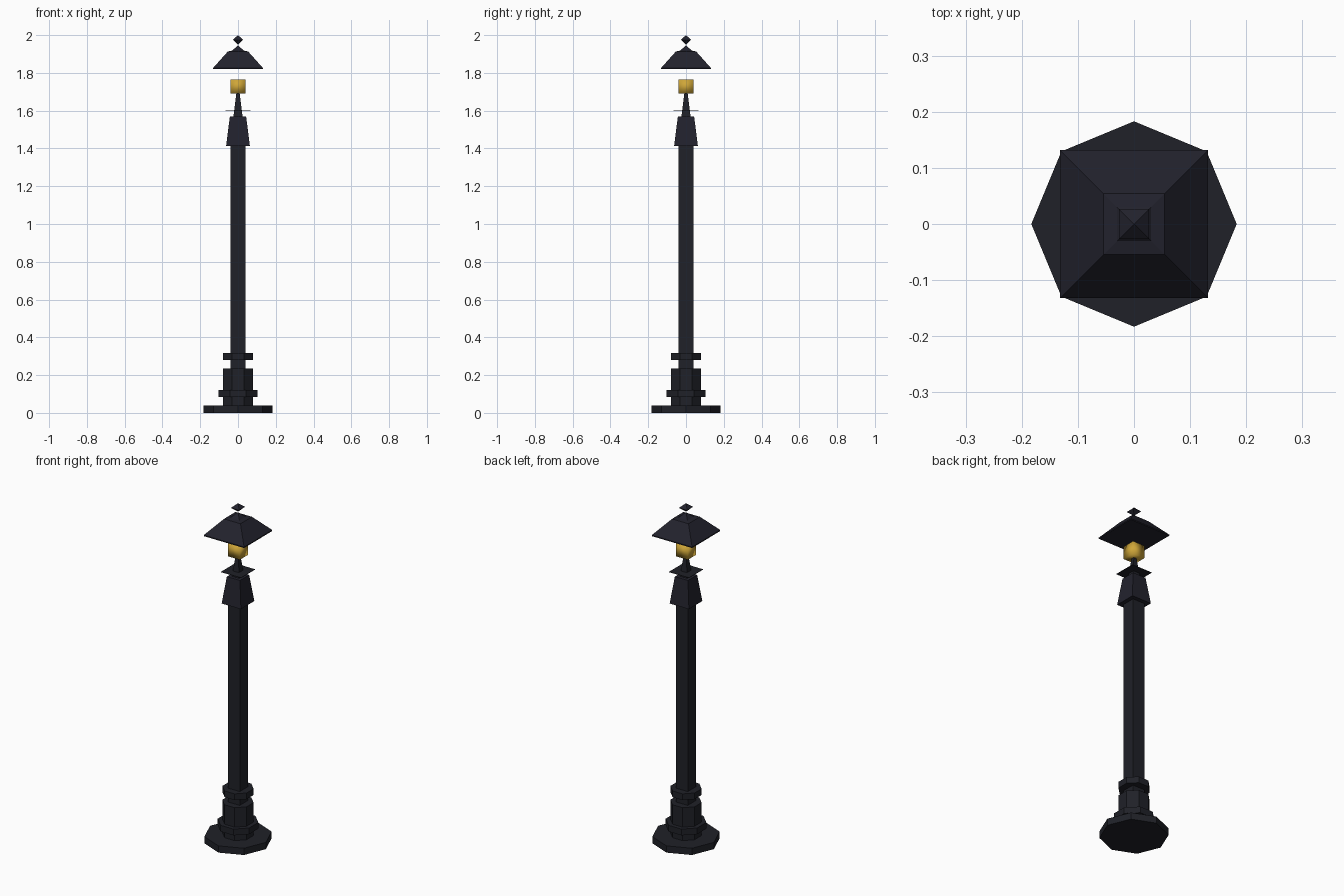
import bpy, bmesh, math

cube = bpy.data.objects.get("Cube")
if cube:
    bpy.data.objects.remove(cube, do_unlink=True)


def material(name, rgb):
    m = bpy.data.materials.new(name)
    m.use_nodes = True
    m.diffuse_color = (*rgb, 1)
    m.node_tree.nodes["Principled BSDF"].inputs["Base Color"].default_value = (*rgb, 1)
    return m


IRON = material("dark iron", (0.014, 0.015, 0.021))
ROOF = material("blue black iron", (0.016, 0.016, 0.026))
GOLD = material("warm gold", (0.62, 0.38, 0.04))


def stack(name, sides, profile, mat, flat_front=True):
    """Loft regular polygons along z; profile holds (half width, height) pairs."""
    bm = bmesh.new()
    turn = math.pi / sides if flat_front else 0
    grow = 1 / math.cos(math.pi / sides) if flat_front else 1
    rings = []
    for r, z in profile:
        if r == 0:
            rings.append([bm.verts.new((0, 0, z))] * sides)
            continue
        angles = [turn + math.tau * i / sides for i in range(sides)]
        rings.append([bm.verts.new((r * grow * math.cos(a), r * grow * math.sin(a), z))
                      for a in angles])
    for low, high in zip(rings, rings[1:]):
        for i in range(sides):
            j = (i + 1) % sides
            corners = dict.fromkeys((low[i], low[j], high[j], high[i]))
            bm.faces.new(list(corners))
    # Close the ends that do not finish in a point
    if profile[0][0]:
        bm.faces.new(rings[0][::-1])
    if profile[-1][0] and len(profile) > 1:
        bm.faces.new(rings[-1])
    bmesh.ops.recalc_face_normals(bm, faces=bm.faces)
    mesh = bpy.data.meshes.new(name)
    bm.to_mesh(mesh)
    bm.free()
    mesh.materials.append(mat)
    obj = bpy.data.objects.new(name, mesh)
    bpy.context.collection.objects.link(obj)
    return obj


def block(name, sides, r, z0, z1, mat, flat_front=True):
    return stack(name, sides, [(r, z0), (r, z1)], mat, flat_front)


# Foot and pedestal
block("foot_plate", 8, 0.183, 0, 0.04, IRON, False)
block("pedestal", 8, 0.079, 0.04, 0.235, IRON)
block("pedestal_ring", 8, 0.103, 0.083, 0.12, IRON)
block("upper_ring", 8, 0.079, 0.28, 0.317, IRON)

# Post and its flared head
block("post", 4, 0.039, 0.235, 1.415, IRON)
stack("post_head", 4, [(0.063, 1.413), (0.043, 1.57)], ROOF)
stack("lamp_stem", 4, [(0.024, 1.57), (0.009, 1.69)], IRON)
block("lantern_floor", 4, 0.066, 1.599, 1.601, IRON)

# Lamp, roof and finial
lamp = block("lamp", 4, 0.039, 1.69, 1.765, GOLD)
for face in lamp.data.polygons:
    face.use_smooth = True
stack("roof", 4, [(0.132, 1.82), (0.132, 1.826), (0.054, 1.913),
                  (0.03, 1.918), (0, 1.947)], ROOF)
stack("finial", 4, [(0, 1.95), (0.027, 1.975), (0, 2.0)], ROOF)
